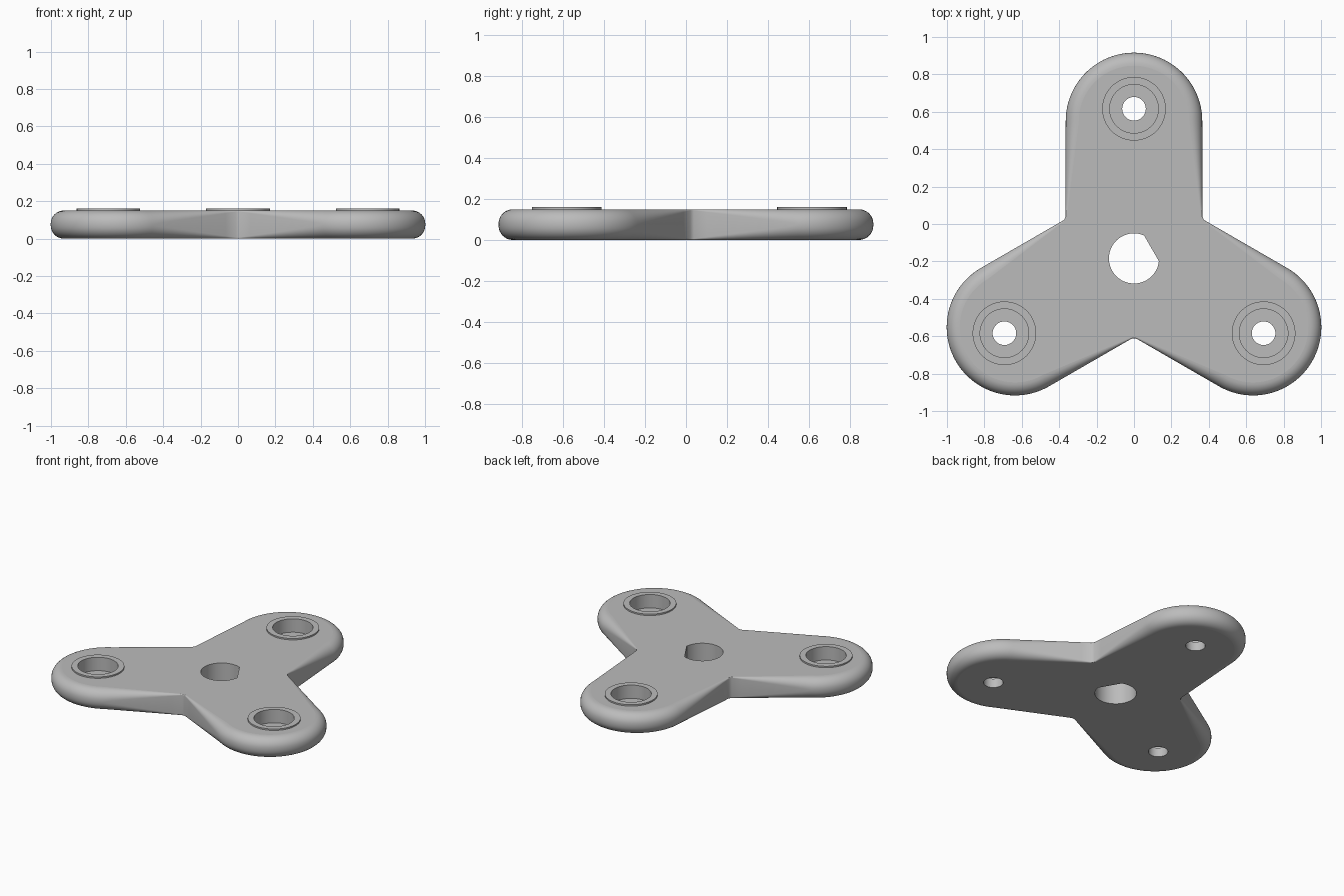
import bpy, bmesh
from math import sin, cos, pi, radians, acos
from mathutils import Vector, Matrix

if "Cube" in bpy.data.objects:
    bpy.data.objects.remove(bpy.data.objects["Cube"])

HEIGHT = 0.15
HUB = Vector((0, -0.184, 0))
ARM_LENGTH, ARM_RADIUS = 0.735, 0.365
PIVOT = 0.80                      # distance of the bearing seats from the hub
SEAT_R, RIM_R, BOLT_R = 0.13, 0.17, 0.063
SEAT_FLOOR, RIM_TOP = 0.065, 0.16
FILLET, FILLET_MIN = 0.07, 0.006
ARM_TURNS = [Matrix.Rotation(radians(120 * i), 3, "Z") for i in range(3)]

grey = bpy.data.materials.new("plain_grey")
grey.use_nodes = True
grey.diffuse_color = (0.5, 0.5, 0.5, 1)
grey.node_tree.nodes["Principled BSDF"].inputs["Base Color"].default_value = (0.5, 0.5, 0.5, 1)


def make_object(name, bm):
    bmesh.ops.recalc_face_normals(bm, faces=bm.faces[:])
    mesh = bpy.data.meshes.new(name)
    bm.to_mesh(mesh)
    bm.free()
    mesh.materials.append(grey)
    obj = bpy.data.objects.new(name, mesh)
    bpy.context.collection.objects.link(obj)
    return obj


def loft(bm, rings, cap=True):
    """Skin a stack of equally long closed rings."""
    loops = [[bm.verts.new(p) for p in ring] for ring in rings]
    for a, b in zip(loops, loops[1:]):
        for i in range(len(a)):
            j = (i + 1) % len(a)
            bm.faces.new((a[i], a[j], b[j], b[i]))
    if cap:
        bm.faces.new(loops[0])
        bm.faces.new(loops[-1])


def circle(center, radius, z, count=64):
    return [center + Vector((radius * cos(2 * pi * i / count), radius * sin(2 * pi * i / count), z))
            for i in range(count)]


def smooth(obj):
    bpy.ops.object.select_all(action="DESELECT")
    obj.select_set(True)
    bpy.context.view_layer.objects.active = obj
    bpy.ops.object.shade_smooth_by_angle(angle=radians(30))
    # Horizontal faces stay flat
    for face in obj.data.polygons:
        if abs(face.normal.z) > 0.999:
            face.use_smooth = False


# One arm outline as (point, outward normal, fillet radius)
arm = []
start = ARM_RADIUS / 3 ** 0.5 + 0.012
side_steps, arc_steps = 8, 48
for i in range(side_steps):
    t = i / side_steps
    y = start + (ARM_LENGTH - start) * t
    arm.append((Vector((ARM_RADIUS, y, 0)), Vector((1, 0, 0)),
                FILLET_MIN + (FILLET - FILLET_MIN) * t))
for i in range(arc_steps + 1):
    n = Vector((cos(pi * i / arc_steps), sin(pi * i / arc_steps), 0))
    arm.append((Vector((0, ARM_LENGTH, 0)) + n * ARM_RADIUS, n, FILLET))
for p, n, r in reversed(arm[:side_steps]):
    arm.append((Vector((-p.x, p.y, 0)), -n, r))
outline = [(HUB + m @ p, m @ n, r) for m in ARM_TURNS for p, n, r in arm]

# Body with a fillet that fades out towards the notches
rings = []
fillet_steps = 8
for top in (False, True):
    for i in range(fillet_steps + 1):
        a = pi / 2 * (i if top else fillet_steps - i) / fillet_steps
        ring = []
        for p, n, r in outline:
            drop = r * (1 - sin(a))
            z = HEIGHT - drop if top else drop
            ring.append(p - n * r * (1 - cos(a)) + Vector((0, 0, z)))
        rings.append(ring)
bm = bmesh.new()
loft(bm, rings)
body = make_object("three_arm_body", bm)

# Cutter: stepped bearing seats and a hub hole with one flat side
bm = bmesh.new()
seats = [HUB + m @ Vector((0, PIVOT, 0)) for m in ARM_TURNS]
for c in seats:
    loft(bm, [circle(c, BOLT_R, -0.1), circle(c, BOLT_R, SEAT_FLOOR),
              circle(c, SEAT_R, SEAT_FLOOR), circle(c, SEAT_R, 0.3)])
half = acos(0.108 / 0.134)
sweep = 2 * pi - 2 * half
angles = [radians(30) + half + sweep * i / 56 for i in range(57)]
loft(bm, [[HUB + Vector((0.134 * cos(a), 0.134 * sin(a), z)) for a in angles] for z in (-0.1, 0.3)])
cutter = make_object("hole_cutter", bm)
cutter.hide_render = True

cut = body.modifiers.new("holes", "BOOLEAN")
cut.operation, cut.solver, cut.object = "DIFFERENCE", "EXACT", cutter
bpy.context.view_layer.objects.active = body
bpy.ops.object.modifier_apply(modifier=cut.name)
bpy.data.objects.remove(cutter)
smooth(body)

# Raised rims around the bearing seats
for name, c in zip(("back", "right", "left"), seats):
    bm = bmesh.new()
    loft(bm, [circle(c, RIM_R, HEIGHT), circle(c, RIM_R, RIM_TOP),
              circle(c, SEAT_R, RIM_TOP), circle(c, SEAT_R, HEIGHT)], cap=False)
    smooth(make_object(name + "_seat_rim", bm))
